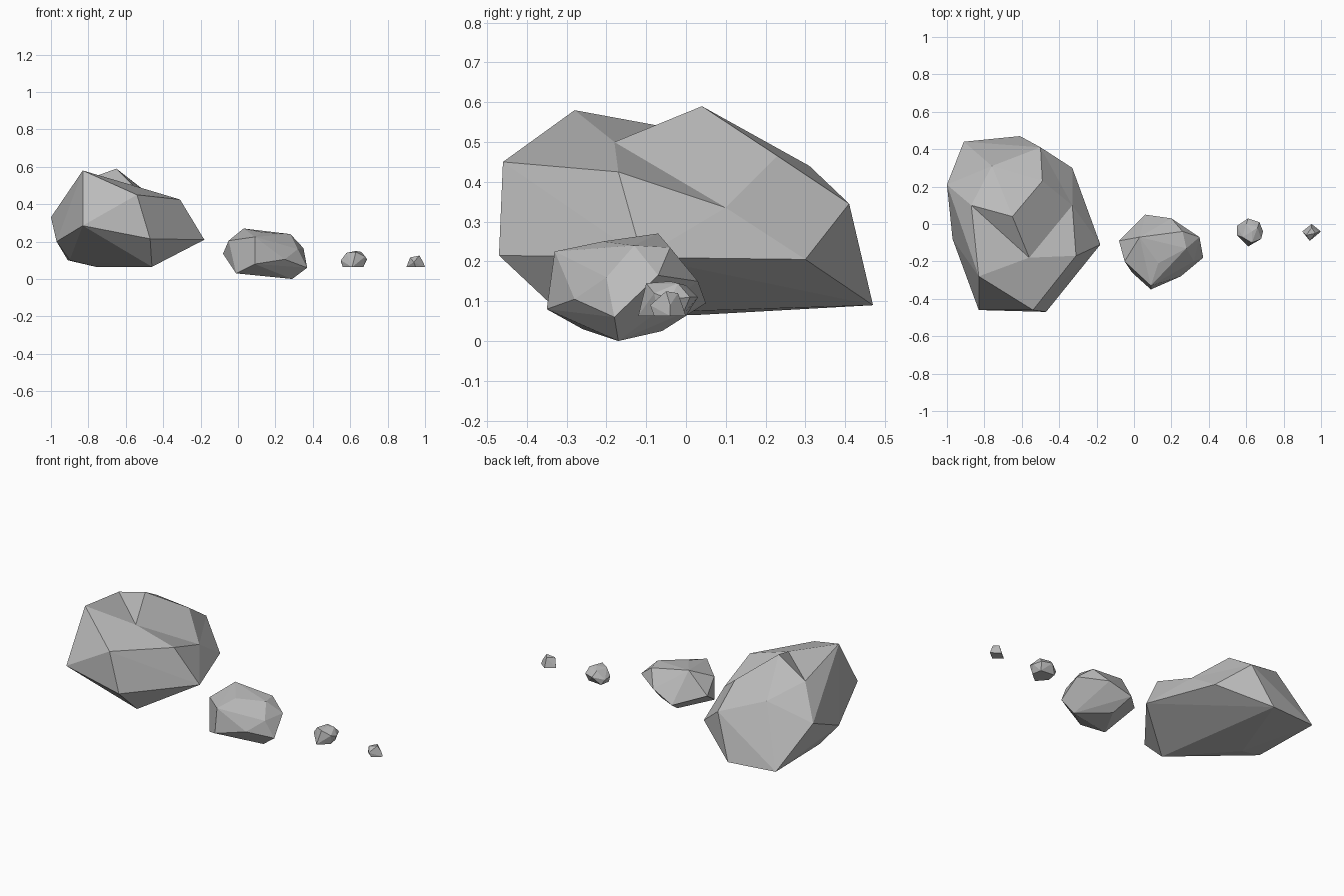
import bpy
import bmesh
from math import radians
from mathutils import Vector

# Remove the default object
default_cube = bpy.data.objects.get("Cube")
if default_cube:
    bpy.data.objects.remove(default_cube, do_unlink=True)

# Single stone colour
stone_grey = bpy.data.materials.new("stone_grey")
stone_grey.use_nodes = True
stone_colour = (0.5, 0.5, 0.5, 1.0)
stone_grey.diffuse_color = stone_colour
stone_grey.node_tree.nodes["Principled BSDF"].inputs["Base Color"].default_value = stone_colour


def make_boulder(name, corners, dents=()):
    """Wrap corners in a faceted hull; dented corners (point, depth) are hulled
    raised by their depth, then pressed down to form a valley."""
    mesh_builder = bmesh.new()
    for corner in corners:
        mesh_builder.verts.new(corner)
    pressed = []
    for corner, depth in dents:
        vertex = mesh_builder.verts.new(Vector(corner) + Vector((0, 0, depth)))
        pressed.append((vertex, corner))
    hull = bmesh.ops.convex_hull(mesh_builder, input=mesh_builder.verts[:])
    unused = {item for item in hull["geom_interior"] + hull["geom_unused"]
              if isinstance(item, bmesh.types.BMVert)}
    for vertex, corner in pressed:
        vertex.co = corner
    bmesh.ops.delete(mesh_builder, geom=list(unused), context="VERTS")
    # Merge nearly flat triangles into larger facets
    bmesh.ops.dissolve_limit(mesh_builder, angle_limit=radians(3),
                             verts=mesh_builder.verts[:], edges=mesh_builder.edges[:])
    bmesh.ops.recalc_face_normals(mesh_builder, faces=mesh_builder.faces[:])
    mesh = bpy.data.meshes.new(name)
    mesh_builder.to_mesh(mesh)
    mesh_builder.free()
    mesh.materials.append(stone_grey)
    boulder = bpy.data.objects.new(name, mesh)
    bpy.context.scene.collection.objects.link(boulder)
    return boulder


# Large boulder: front crest, back crest, rim and base, with a valley across the top
large_front = [
    (-.83, -.28, .58), (-.54, -.46, .45), (-.83, -.46, .285), (-.47, -.47, .215),
    (-.18, -.11, .21), (-.31, -.17, .425),
]
large_back = [
    (-.65, .04, .59), (-.49, .23, .465), (-.5, .41, .345), (-.33, .3, .205),
    (-.61, .47, .09), (-.91, .44, .1), (-1, .21, .33), (-.76, .31, .44),
]
large_base = [
    (-.97, -.08, .2), (-.46, -.31, .065), (-.9, 0, .1), (-.76, .02, .065),
]
large_valley = [
    ((-.87, .1, .51), .06), ((-.56, -.18, .5), .15), ((-.33, .1, .335), .08),
]
make_boulder("large_boulder", large_front + large_back + large_base, large_valley)

# Medium boulder: crown, middle and base
medium_crown = [
    (.09, -.33, .225), (.13, -.21, .25), (.28, -.13, .24), (.26, -.04, .235),
    (.03, -.07, .27), (-.05, -.2, .205),
]
medium_middle = [
    (.25, -.28, .105), (.32, -.2, .16), (.35, -.07, .165), (.2, .03, .15),
    (.06, .05, .095), (-.08, -.09, .135),
]
medium_base = [
    (.09, -.35, .08), (.37, -.18, .06), (.29, -.17, 0), (-.01, -.26, .03),
    (.1, -.06, .025),
]
make_boulder("medium_boulder", medium_crown + medium_middle + medium_base)

# Small stone: crown, middle and flat base
small_crown = [
    (.58, -.07, .14), (.63, -.1, .145), (.63, -.04, .15), (.66, -.02, .145), (.6, 0, .14),
]
small_middle = [
    (.55, -.01, .095), (.61, .03, .11), (.67, .01, .11), (.69, -.04, .105), (.68, -.08, .12),
    (.55, -.06, .1),
]
small_base = [
    (.61, -.12, .063), (.67, -.07, .063), (.66, -.01, .063), (.57, 0, .063), (.56, -.06, .063),
]
make_boulder("small_stone", small_crown + small_middle + small_base)

# Pebble: crown and flat base
pebble_crown = [
    (.92, -.06, .115), (.97, -.05, .125), (.95, -.02, .12), (.99, -.04, .09), (.94, -.09, .09),
]
pebble_base = [
    (.9, -.04, .063), (.95, 0, .063), (1, -.04, .063), (.95, -.08, .063),
]
make_boulder("pebble", pebble_crown + pebble_base)
